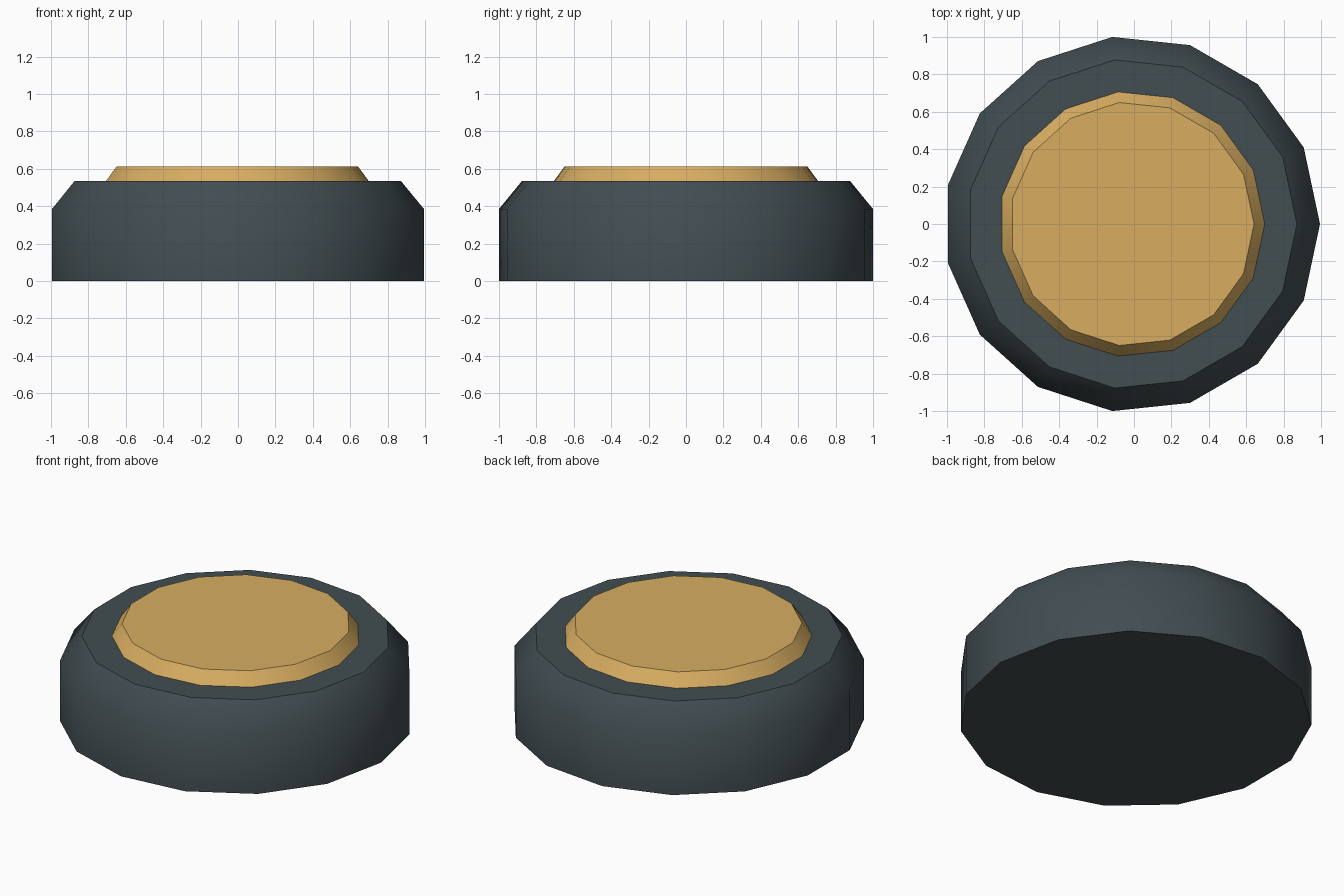
import bpy, bmesh, math

SIDES = 15
CENTRE_X = -0.011

default = bpy.data.objects.get("Cube")
if default:
    bpy.data.objects.remove(default, do_unlink=True)


def make_material(name, colour):
    mat = bpy.data.materials.new(name)
    mat.use_nodes = True
    mat.diffuse_color = colour
    mat.node_tree.nodes["Principled BSDF"].inputs["Base Color"].default_value = colour
    return mat


def turned_part(name, profile, mat, cap_base):
    """Stack polygon rings from (radius, height) pairs, with a vertex on +x."""
    bm = bmesh.new()
    rings = []
    for radius, z in profile:
        angles = [math.tau * i / SIDES for i in range(SIDES)]
        rings.append([bm.verts.new((CENTRE_X + radius * math.cos(a),
                                    radius * math.sin(a), z)) for a in angles])
    for low, high in zip(rings, rings[1:]):
        for i in range(SIDES):
            j = (i + 1) % SIDES
            bm.faces.new((low[i], low[j], high[j], high[i]))
    bm.faces.new(rings[-1])
    if cap_base:
        bm.faces.new(rings[0][::-1])
    mesh = bpy.data.meshes.new(name)
    bm.to_mesh(mesh)
    bm.free()
    mesh.materials.append(mat)
    obj = bpy.data.objects.new(name, mesh)
    bpy.context.collection.objects.link(obj)

    # Smooth around the sides, crisp at the flat caps
    bpy.ops.object.select_all(action='DESELECT')
    obj.select_set(True)
    bpy.context.view_layer.objects.active = obj
    bpy.ops.object.shade_smooth_by_angle(angle=math.radians(45))
    return obj


slate = make_material("dark slate", (0.054, 0.074, 0.083, 1))
gold = make_material("warm gold", (0.69, 0.42, 0.12, 1))

# Chamfered housing
turned_part("housing", [(1.0055, 0), (1.0055, 0.385), (0.882, 0.535)], slate, True)

# Raised bevelled cap, open where it rests on the housing
turned_part("raised_cap", [(0.71, 0.535), (0.653, 0.612)], gold, False)
